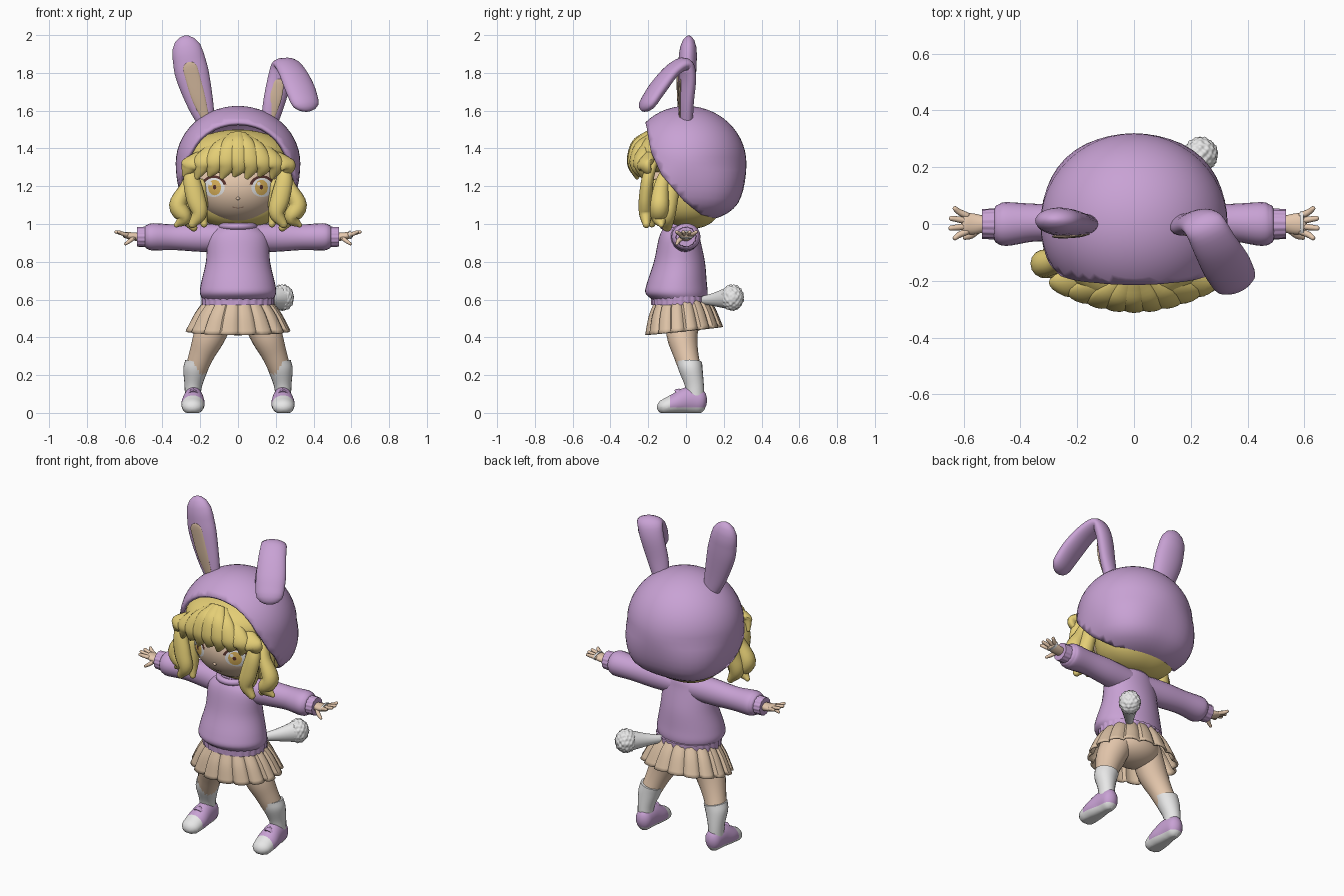
import bpy, bmesh, math
from mathutils import Vector

cube = bpy.data.objects.get("Cube")
if cube:
    bpy.data.objects.remove(cube)
made = []

def material(name, *rgb):
    m = bpy.data.materials.new(name)
    m.use_nodes = True
    m.diffuse_color = (*rgb, 1)
    m.node_tree.nodes["Principled BSDF"].inputs["Base Color"].default_value = (*rgb, 1)
    return m

PURPLE = material("lilac knit", .58, .36, .66)
SKIN = material("skin", .79, .58, .42)
HAIR = material("blonde hair", .78, .62, .18)
WHITE = material("white", .82, .82, .82)
TAN = material("tan skirt", .72, .54, .38)
INNER = material("ear lining", .6, .44, .31)
DARK = material("dark brown", .09, .03, .025)
GOLD = material("gold iris", .7, .44, .1)
MOUTH = material("mouth brown", .35, .2, .14)

def finish(name, bm, *mats):
    bmesh.ops.recalc_face_normals(bm, faces=bm.faces)
    mesh = bpy.data.meshes.new(name)
    bm.to_mesh(mesh)
    ob = bpy.data.objects.new(name, mesh)
    bpy.context.collection.objects.link(ob)
    for m in mats:
        mesh.materials.append(m)
    made.append(ob)
    return ob

def cut(bm, co, no, clear=False):
    bmesh.ops.bisect_plane(bm, geom=bm.verts[:] + bm.edges[:] + bm.faces[:], plane_co=co, plane_no=no, clear_outer=clear)

def spline(keys, steps=5):
    """Smooth path through keys of (x, y, z, half width, half depth)."""
    ks = [Vector(k) for k in keys]
    ks = [2 * ks[0] - ks[1]] + ks + [2 * ks[-1] - ks[-2]]
    out = []
    for a, b, c, d in zip(ks, ks[1:], ks[2:], ks[3:]):
        for t in (i / steps for i in range(steps)):
            out.append(b + .5 * t * (c - a + t * (2*a - 5*b + 4*c - d + t * (3*(b - c) + d - a))))
    return out + [ks[-2]]

def bridge(bm, loops, wrap):
    for A, B in zip(loops, loops[1:]):
        for k in range(len(A) - (not wrap)):
            n = (k + 1) % len(A)
            bm.faces.new((A[k], A[n], B[n], B[k]))

def tube_bm(keys, side=(1, 0, 0), sides=20, cap=1.0, wave=lambda k: 1, closed=True, axis=None):
    """Loft elliptical rings along a path, with rounded ends."""
    pts = spline(keys)
    pos, last = [Vector(p[:3]) for p in pts], len(pts) - 1
    bm, loops = bmesh.new(), []
    for i, p in enumerate(pts):
        t = Vector(axis) if axis else (pos[min(i + 1, last)] - pos[max(i - 1, 0)]).normalized()
        u = Vector(side)
        u = (u - t * u.dot(t)).normalized()
        v = t.cross(u)
        s = -1 if i == 0 else 1
        angles = [0, 25, 50, 72, 86] if cap and i in (0, last) else [0]
        for a in map(math.radians, angles[::s]):
            c = pos[i] + t * s * cap * p[3] * math.sin(a)
            ra, rb = (max(r, .001) * math.cos(a) for r in p[3:])
            ring = [(k, math.tau * k / sides) for k in range(sides)]
            loops.append([bm.verts.new(c + (u * ra * math.cos(b) + v * rb * math.sin(b)) * wave(k)) for k, b in ring])
    bridge(bm, loops, True)
    if closed:
        bm.faces.new(loops[0])
        bm.faces.new(loops[-1])
    return bm

def tube(name, keys, mat, **kw):
    return finish(name, tube_bm(keys, **kw), mat)

def ball_bm(loc, rad, low=0.0, front=1.0):
    """Ellipsoid with an optionally boxier lower half and stretched front."""
    bm = bmesh.new()
    bmesh.ops.create_uvsphere(bm, u_segments=48, v_segments=28, radius=1)
    for v in bm.verts:
        power = 2 + low * min(1, max(0, -1.6 * v.co.z))
        c = v.co / sum(abs(q) ** power for q in v.co) ** (1 / power)
        c.y *= front if c.y < 0 else 1
        v.co = Vector(loc) + Vector(c[i] * rad[i] for i in range(3))
    return bm

def ball(name, loc, rad, mat, **kw):
    return finish(name, ball_bm(loc, rad, **kw), mat)

# Hood: rounded shell trimmed along the curved face opening
bm = ball_bm((0, 0, 1.32), (.33, .32, .305), low=.85, front=.96)
edge = [(-.215, 1.54), (-.185, 1.38), (-.13, 1.26), (-.01, 1.12), (.08, 1.05), (.15, 1.005)]
for (y0, z0), (y1, z1) in zip(edge, edge[1:]):
    cut(bm, (0, y0, z0), (0, z1 - z0, y0 - y1), clear=True)
bmesh.ops.remove_doubles(bm, verts=bm.verts, dist=.008)
shell = finish("hood", bm, PURPLE).modifiers.new("thickness", "SOLIDIFY")
shell.thickness, shell.offset = .02, -1

# Ears: one upright, one folded forward
tube("right_ear", [(-.165, 0, 1.53, .045, .035), (-.2, 0, 1.64, .07, .04), (-.242, .005, 1.79, .089, .048),
                   (-.264, .01, 1.89, .084, .048)], PURPLE, sides=28, cap=1.3)
tube("right_ear_lining", [(-.176, -.034, 1.57, .022, .006), (-.213, -.041, 1.68, .037, .007),
                          (-.252, -.044, 1.82, .039, .007)], INNER)
tube("left_ear", [(.165, 0, 1.53, .045, .035), (.19, 0, 1.64, .06, .037), (.225, .01, 1.78, .068, .038),
                  (.25, -.01, 1.845, .072, .036), (.285, -.075, 1.81, .078, .036), (.325, -.145, 1.725, .085, .04),
                  (.352, -.195, 1.65, .08, .038)], PURPLE, side=(1, .4, 0), sides=28, cap=.8)
tube("left_ear_lining", [(.174, -.031, 1.57, .022, .006), (.195, -.035, 1.66, .034, .007),
                         (.214, -.031, 1.74, .03, .007)], INNER)

# Head, neck and back hair
FC, FR = (0, -.02, 1.2), (.245, .215, .2)
ball("face", FC, FR, SKIN)
ball("nose", (0, -.225, 1.135), (.01, .009, .008), SKIN)
ball("back_hair", (0, .02, 1.19), (.26, .185, .215), HAIR, low=.4)
tube("neck", [(0, -.02, .94, .06, .06), (0, -.02, 1.06, .06, .06)], SKIN)

def decal(name, x, z, rx, rz, lift, mat, inner=0.0, start=0, end=360):
    """Thin curved patch, ring or arc lying on the face."""
    bm, rows = bmesh.new(), []
    for r in (inner + (1 - inner) * j / 4 for j in range(5)):
        rows.append([])
        for a in (math.radians(start + (end - start) * k / 32) for k in range(33)):
            px, pz = x + rx * r * math.cos(a), z + rz * r * math.sin(a)
            d = 1 - (px / FR[0]) ** 2 - ((pz - FC[2]) / FR[2]) ** 2
            rows[-1].append(bm.verts.new((px, FC[1] - FR[1] * math.sqrt(max(d, 0)) - lift, pz)))
    bridge(bm, rows, False)
    bmesh.ops.remove_doubles(bm, verts=bm.verts, dist=1e-5)
    finish(name, bm, mat)

decal("mouth", 0, 1.095, .035, .012, .003, MOUTH, inner=.75, start=200, end=340)
LOCKS = [[(.215, -.165, 1.34, .02, .02), (.245, -.2, 1.25, .042, .032), (.225, -.215, 1.14, .05, .035),
          (.205, -.215, 1.06, .042, .035), (.24, -.21, 1.0, .022, .02)],
         [(.25, -.1, 1.29, .02, .03), (.272, -.13, 1.2, .034, .04), (.318, -.14, 1.1, .047, .05),
          (.285, -.14, 1.035, .04, .045), (.325, -.13, .995, .014, .014)],
         [(.25, -.07, 1.23, .03, .04), (.262, -.09, 1.14, .042, .05), (.275, -.1, 1.05, .045, .045), (.235, -.1, .98, .02, .025)],
         [(.2, -.15, 1.2, .04, .04), (.2, -.16, 1.08, .04, .04), (.18, -.18, 1.0, .018, .018)]]
ALONG = dict(side=(0, 1, 0))
for s, label in ((1, "left_"), (-1, "right_")):
    # Eyes
    x = .128 * s
    decal(label + "eye_white", x, 1.195, .058, .052, .002, WHITE)
    decal(label + "iris", x - .004 * s, 1.193, .034, .041, .004, GOLD)
    decal(label + "pupil", x - .004 * s, 1.195, .009, .012, .006, DARK)
    decal(label + "eye_glint", x - .018, 1.213, .009, .01, .007, WHITE)
    decal(label + "lashes", x, 1.197, .068, .06, .006, DARK, inner=.78, start=12, end=168)
    # Wavy side hair
    for i, lock in enumerate(LOCKS):
        tube(f"{label}side_lock_{i + 1}", [(k[0] * s, *k[1:]) for k in lock], HAIR, sides=14)
    # Sleeve and ribbed cuff
    tube(label + "sleeve", [(s * .06, -.015, .925, .08, .075), (s * .2, 0, .928, .07, .075), (s * .34, .005, .93, .066, .068),
                            (s * .45, 0, .932, .077, .072), (s * .485, 0, .932, .066, .062)], PURPLE, cap=.2, **ALONG)
    tube(label + "cuff", [(s * .48, 0, .932, .053, .052), (s * .535, 0, .932, .05, .05)], PURPLE,
         sides=56, cap=0, wave=lambda k: 1 + .05 * (k % 4 < 2), **ALONG)
    # Hand, fingers and thumb
    tube(label + "palm", [(s * .52, 0, .932, .027, .024), (s * .56, 0, .935, .036, .021),
                          (s * .595, .002, .942, .038, .017)], SKIN, cap=.4, **ALONG)
    for i, reach in enumerate((.63, .645, .643, .63)):
        y = -.027 + .019 * i
        tube(f"{label}finger_{i + 1}", [(s * .59, y, .943, .012, .012), (s * .615, y * 1.4, .95, .011, .011),
                                        (s * reach, y * 1.8, .958, .009, .009)], SKIN, sides=10, **ALONG)
    tube(label + "thumb", [(s * .55, -.02, .928, .014, .012), (s * .573, -.04, .91, .012, .011),
                           (s * .595, -.048, .895, .008, .008)], SKIN, sides=10, **ALONG)
    # Leg and sock
    tube(label + "leg", [(s * .1, -.015, .52, .085, .09), (s * .15, -.02, .41, .084, .082),
                         (s * .192, 0, .31, .067, .066), (s * .225, .025, .22, .057, .057)], SKIN)
    tube(label + "sock", [(s * .213, .018, .268, .067, .067), (s * .228, .026, .22, .063, .063), (s * .238, .045, .14, .046, .05),
                          (s * .238, .05, .07, .044, .048)], WHITE, cap=0, axis=(-.2 * s, 0, .98))
    # Shoe with white sole and toe cap
    bm = tube_bm([(s * .235, .07, .062, .048, .066), (s * .236, .01, .066, .054, .07),
                  (s * .238, -.05, .05, .062, .056), (s * .24, -.105, .034, .058, .043)], sides=32, cap=.85)
    for v in bm.verts:
        v.co.z = max(v.co.z, 0)
    cut(bm, (0, -.085, 0), (0, 1, 0))
    cut(bm, (0, 0, .028), (0, 0, 1))
    for f in bm.faces:
        c = f.calc_center_median()
        f.material_index = int(c.z < .028 or c.y < -.085)
    finish(label + "shoe", bm, PURPLE, WHITE)
    tube(label + "shoe_strap", [(s * .2, -.02, .07, .01, .016), (s * .237, -.037, .118, .01, .024),
                                (s * .275, -.02, .07, .01, .016)], PURPLE, side=(0, 0, 1), sides=12)

# Bangs: padded base under a fan of overlapping locks
ball("bangs_base", (0, -.06, 1.365), (.27, .225, .135), HAIR)
for i in range(-4, 5):
    x, q = .062 * i, (.062 * i) ** 2
    y = -.283 + 1.1 * q
    tube(f"bang_lock_{i + 5}", [(.3 * x, -.205 + .6 * q, 1.475 - q, .03, .018), (.72 * x, y + .02, 1.425 - q, .045, .026),
                                (x, y, 1.345 - .4 * q, .052, .03), (1.07 * x, y + .004, 1.295, .04, .024),
                                (1.07 * x - .02, y + .02, 1.255 - .012 * (i % 2), .012, .01)],
         HAIR, side=(1, 2.2 * x, 0), sides=16, cap=.5)

# Sweater body, collar and ribbed hem
UP = dict(axis=(0, 0, 1), cap=0)
tube("sweater", [(0, -.035, .6, .185, .145), (0, -.05, .635, .202, .165), (0, -.048, .69, .195, .158), (0, -.035, .8, .17, .135),
                 (0, -.035, .92, .16, .11), (0, -.03, .97, .125, .095), (0, -.03, 1.0, .07, .07)], PURPLE, sides=36, **UP)
tube("sweater_hem", [(0, -.03, .57, .187, .15), (0, -.03, .615, .19, .152)], PURPLE,
     sides=112, wave=lambda k: 1 + .025 * (k % 4 < 2), **UP)
bpy.ops.mesh.primitive_torus_add(major_radius=.085, minor_radius=.018, location=(0, -.035, .988))
bpy.context.object.name = "collar"
bpy.context.object.data.materials.append(PURPLE)
made.append(bpy.context.object)

# Pleated skirt over the hips
PLEAT = (.94, 1.0, 1.02, 1.03, 1.03, 1.02)
skirt = tube("skirt", [(0, -.028, .6, .17, .14), (0, -.02, .53, .222, .175), (0, -.01, .435, .272, .203)],
             TAN, sides=96, cap=0, closed=False, wave=lambda k: PLEAT[k % 6])
skirt.modifiers.new("thickness", "SOLIDIFY").thickness = .01
ball("hips", (0, -.015, .51), (.165, .125, .1), SKIN)

# Fluffy tail and hand band
tube("tail_stem", [(.1, .08, .597, .018, .02), (.16, .15, .6, .032, .036), (.23, .235, .608, .055, .062)], WHITE)
bm = bmesh.new()
bmesh.ops.create_icosphere(bm, subdivisions=5, radius=1)
for v in bm.verts:
    c = v.co.copy()
    bump = 1 + .08 * math.sin(11 * c.x + 2) * math.sin(11 * c.y) * math.sin(11 * c.z + 1)
    v.co = Vector((.235, .245, .61)) + Vector((c.x * .06, c.y * .06, c.z * .068)) * bump
finish("tail_pompom", bm, WHITE)
tube("left_hand_band", [(.588, .003, .942, .043, .022), (.6, .003, .944, .043, .021)], WHITE, cap=0, **ALONG)

# Smooth shading with crisp edges
for ob in bpy.context.scene.objects:
    ob.select_set(ob in made)
bpy.context.view_layer.objects.active = made[0]
bpy.ops.object.shade_smooth_by_angle(angle=math.radians(40))
